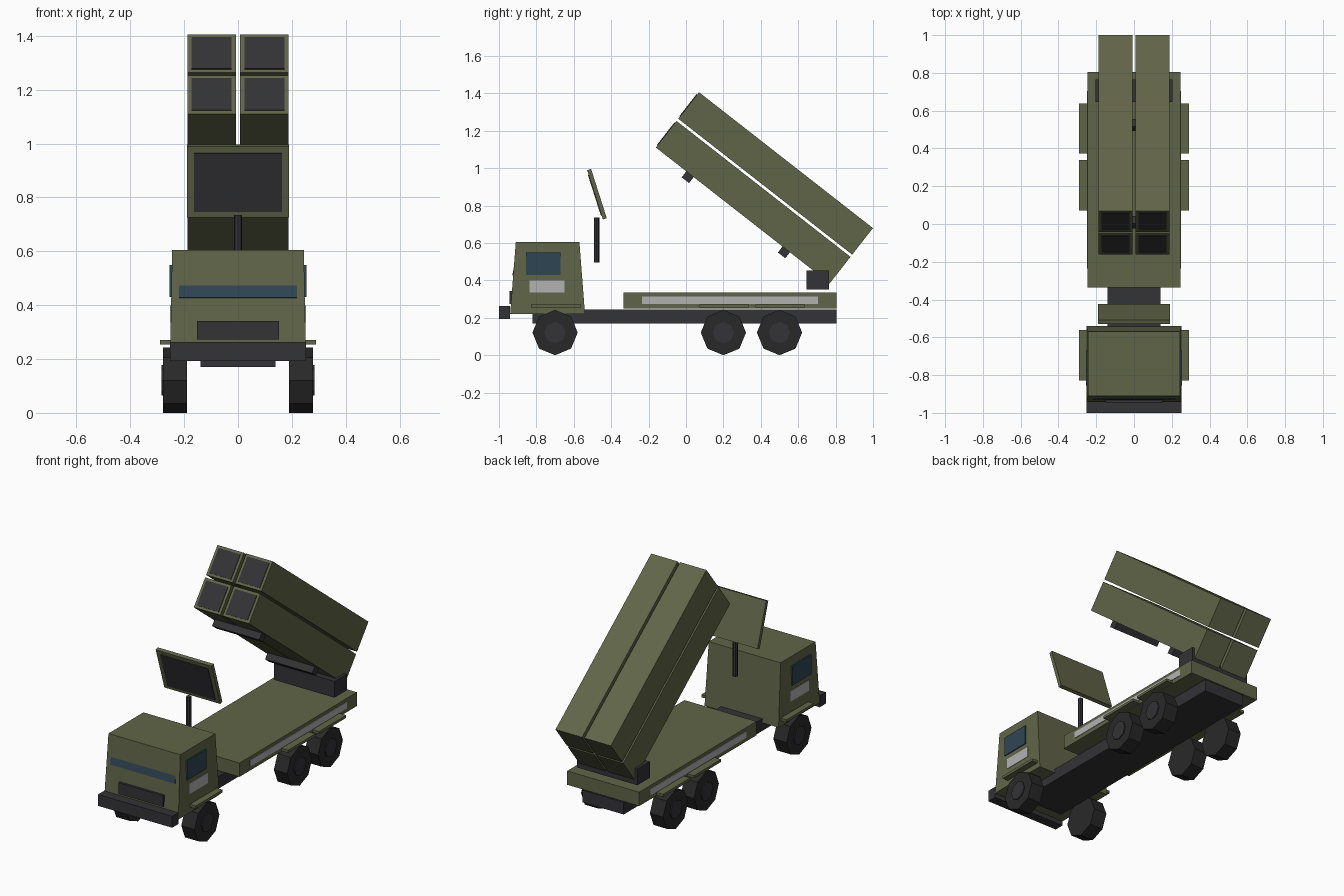
import bpy, bmesh
from math import radians, pi
from mathutils import Matrix, Vector

if "Cube" in bpy.data.objects:
    bpy.data.objects.remove(bpy.data.objects["Cube"])


def mat(name, r, g, b):
    m = bpy.data.materials.new(name)
    m.diffuse_color = (r, g, b, 1)
    m.use_nodes = True
    m.node_tree.nodes["Principled BSDF"].inputs["Base Color"].default_value = m.diffuse_color
    return m


OLIVE = mat("olive", 0.12, 0.13, 0.065)
DARK = mat("dark_metal", 0.033, 0.033, 0.037)
RUBBER = mat("rubber", 0.022, 0.022, 0.022)
GLASS = mat("glass", 0.03, 0.06, 0.09)
LIGHT = mat("light_grey", 0.45, 0.45, 0.45)


def finish(name, bm, m):
    me = bpy.data.meshes.new(name)
    bm.to_mesh(me)
    bm.free()
    me.materials.append(m)
    ob = bpy.data.objects.new(name, me)
    bpy.context.collection.objects.link(ob)
    return ob


def box(name, center, size, m, tilt=0.0, taper=None):
    """Box tilted about x; taper = (x scale, y scale) of the top face."""
    bm = bmesh.new()
    bmesh.ops.create_cube(bm, size=1)
    for v in bm.verts:
        s = taper if taper and v.co.z > 0 else (1, 1)
        v.co = Vector((v.co.x * size[0] * s[0], v.co.y * size[1] * s[1], v.co.z * size[2]))
    bm.transform(Matrix.Translation(center) @ Matrix.Rotation(radians(tilt), 4, 'X'))
    return finish(name, bm, m)


def span(name, x, y, z, m):
    """Axis-aligned box from (min, max) ranges."""
    return box(name, [(a + b) / 2 for a, b in (x, y, z)], [b - a for a, b in (x, y, z)], m)


def cylinder(name, center, r, depth, m, axis='Z'):
    bm = bmesh.new()
    bmesh.ops.create_cone(bm, cap_ends=True, segments=8, radius1=r, radius2=r, depth=depth)
    rot = Matrix.Rotation(pi / 2, 4, 'Y') if axis == 'X' else Matrix()
    bm.transform(Matrix.Translation(center) @ rot)
    return finish(name, bm, m)


# Chassis and cargo bed
span("chassis", (-.14, .14), (-.82, .805), (.17, .245), DARK)
span("bed", (-.245, .245), (-.335, .805), (.25, .335), OLIVE)

# Cab with grille, windscreen and bumper
box("cab", (0, -.74, .413), (.504, .40, .385), OLIVE, taper=(.97, .85))
span("front_bumper", (-.252, .252), (-1, -.94), (.193, .263), DARK)
span("grille", (-.152, .152), (-.945, -.92), (.273, .342), DARK)
box("windscreen", (0, -.908, .485), (.44, .02, .12), GLASS, tilt=-10)

for side, s in (("right", 1), ("left", -1)):
    # Side windows, door panels and bed stripes
    box("window_" + side, (s * .244, -.763, .49), (.02, .185, .12), GLASS)
    box("door_panel_" + side, (s * .245, -.743, .367), (.014, .185, .064), LIGHT)
    box("bed_stripe_" + side, (s * .243, .235, .295), (.01, .94, .04), LIGHT)
    # Wheels, hubs and mudguards
    for i, y in enumerate((-.70, .20, .50)):
        tag = f"_{side}_{i + 1}"
        cylinder("wheel" + tag, (s * .234, y, .121), .121, .09, RUBBER, 'X')
        cylinder("hub" + tag, (s * .265, y, .121), .057, .04, DARK, 'X')
        box("mudguard" + tag, (s * .24, y + .005, .262), (.10, .265, .016), OLIVE)

# Radar panel on mast
cylinder("mast", (0, -.478, .615), .015, .24, DARK)
box("radar_panel", (0, -.476, .861), (.38, .022, .277), OLIVE, tilt=17.7)
panel = Matrix.Translation((0, -.476, .861)) @ Matrix.Rotation(radians(17.7), 4, 'X')
box("radar_face", panel @ Vector((0, -.010, -.002)), (.326, .01, .228), DARK, tilt=17.7)

# Launcher turntable, canisters, caps and cross rails
span("launcher_base", (-.205, .205), (.645, .765), (.352, .452), DARK)
TILT = -38
launcher = Matrix.Translation((0, .419, .895)) @ Matrix.Rotation(radians(TILT), 4, 'X')
for col, x in (("left", -.098), ("right", .098)):
    for row, z in (("lower", -.0975), ("upper", .0975)):
        box(f"canister_{row}_{col}", launcher @ Vector((x, 0, z)), (.18, 1.18, .18), OLIVE, TILT)
        box(f"canister_cap_{row}_{col}", launcher @ Vector((x, -.588, z)), (.148, .012, .15), DARK, TILT)
for i, y in enumerate((-.358, .295)):
    box(f"cross_rail_{i + 1}", launcher @ Vector((0, y, -.207)), (.32, .05, .042), DARK, TILT)
